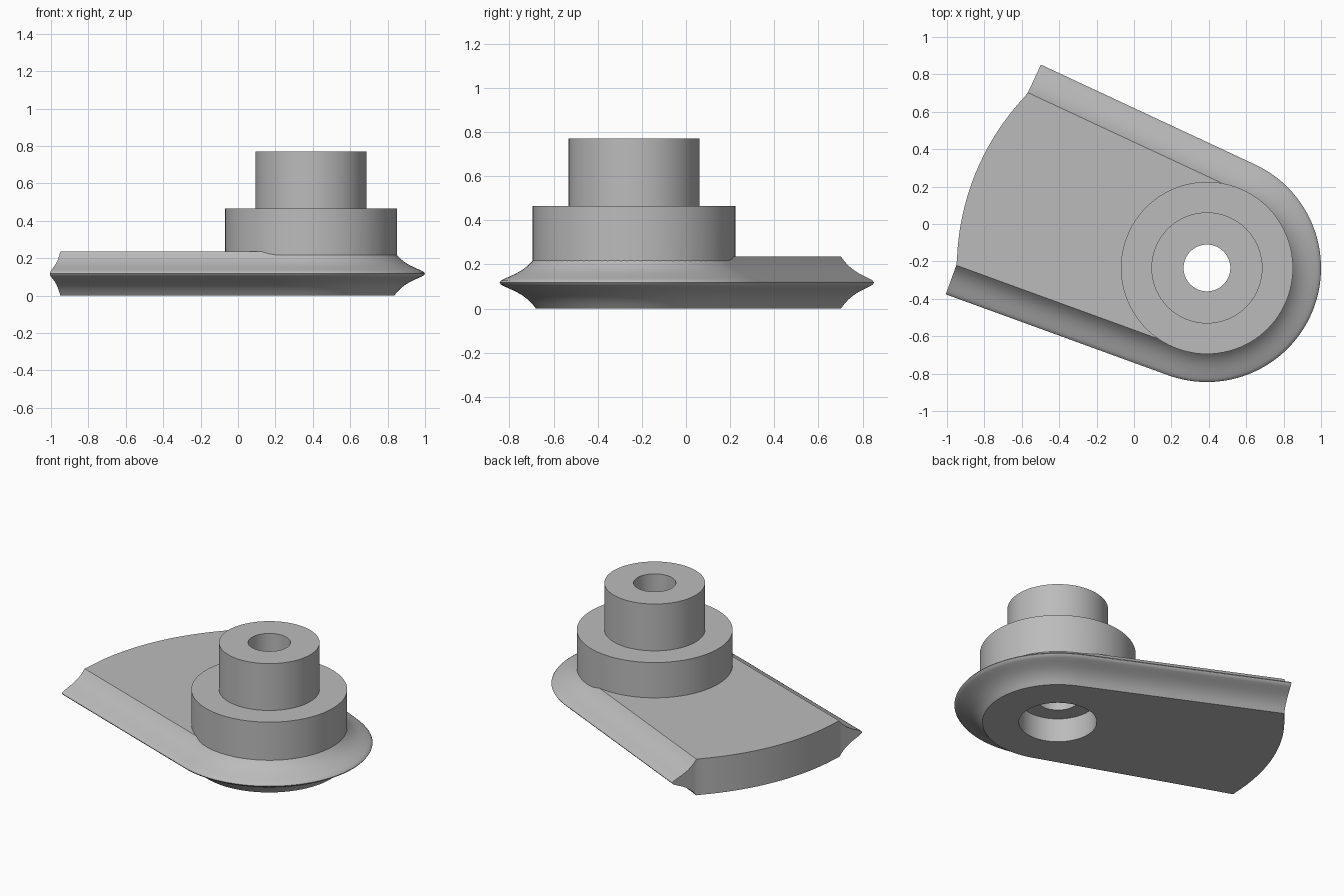
import bpy, bmesh
from math import radians, cos, sin
from mathutils import Vector

cube = bpy.data.objects.get("Cube")
if cube:
    bpy.data.objects.remove(cube, do_unlink=True)

CENTRE = Vector((0.39, -0.235, 0))
THICK = 0.235          # plate thickness
ARM = 1.264            # straight rim length from the pivot
END_RADIUS = 1.337     # curved end of the plate

grey = bpy.data.materials.new("grey metal")
grey.use_nodes = True
colour = (0.5, 0.5, 0.5, 1)
grey.diffuse_color = colour
grey.node_tree.nodes["Principled BSDF"].inputs["Base Color"].default_value = colour


def polar(angle, radius=1.0):
    return Vector((cos(radians(angle)), sin(radians(angle)), 0)) * radius


def link(name, bm):
    bmesh.ops.recalc_face_normals(bm, faces=bm.faces)
    mesh = bpy.data.meshes.new(name)
    bm.to_mesh(mesh)
    bm.free()
    mesh.materials.append(grey)
    obj = bpy.data.objects.new(name, mesh)
    bpy.context.collection.objects.link(obj)
    return obj


def cylinder(name, radius, z0, z1):
    bm = bmesh.new()
    bmesh.ops.create_cone(bm, cap_ends=True, segments=96, radius1=radius,
                          radius2=radius, depth=z1 - z0)
    bmesh.ops.translate(bm, verts=bm.verts, vec=CENTRE + Vector((0, 0, (z0 + z1) / 2)))
    return link(name, bm)


def combine(target, tool, operation):
    mod = target.modifiers.new(operation, 'BOOLEAN')
    mod.operation, mod.solver, mod.object = operation, 'EXACT', tool
    bpy.context.view_layer.objects.active = target
    bpy.ops.object.modifier_apply(modifier=mod.name)
    bpy.data.objects.remove(tool, do_unlink=True)


# Flared rim section, bottom half mirrored to the top: distance from pivot, height
half = [(0.445, 0), (0.462, 0.021), (0.482, 0.041), (0.507, 0.060), (0.535, 0.076),
        (0.565, 0.090), (0.590, 0.101), (0.604, 0.109)]
section = half + [(0.61, THICK / 2)] + [(d, THICK - z) for d, z in reversed(half)]

# Stations along the rim: lower arm, rounded nose, upper arm
steps = 64
stations = [(polar(160, ARM), 250)]
stations += [(Vector(), 250 + 175 * i / steps) for i in range(steps + 1)]
stations += [(polar(155, ARM), 65)]

# Plate with its rim swept round three sides
bm = bmesh.new()
rows = [[bm.verts.new(CENTRE + foot + polar(a, d) + Vector((0, 0, z)))
         for d, z in section] for foot, a in stations]
for r, s in zip(rows, rows[1:]):
    for i in range(len(section) - 1):
        bm.faces.new((r[i], r[i + 1], s[i + 1], s[i]))
bm.faces.new(rows[0])
bm.faces.new(rows[-1])

# Curved end wall, then the flat bottom and top
def end_angle(row):
    p = row[0].co - CENTRE
    return Vector((-1, 0)).angle_signed(Vector((p.x, p.y)))

a0, a1 = end_angle(rows[-1]), end_angle(rows[0])
wall = [(rows[-1][0], rows[-1][-1])]
for i in range(1, 32):
    a = a0 + (a1 - a0) * i / 32
    p = CENTRE + END_RADIUS * Vector((-cos(a), sin(a), 0))
    wall.append((bm.verts.new(p), bm.verts.new(p + Vector((0, 0, THICK)))))
wall.append((rows[0][0], rows[0][-1]))
for r, s in zip(wall, wall[1:]):
    bm.faces.new((r[0], r[1], s[1], s[0]))
bm.faces.new([r[0] for r in rows] + [w[0] for w in wall[1:-1]])
bm.faces.new([r[-1] for r in rows] + [w[1] for w in wall[1:-1]])
body = link("pivot_plate", bm)

# Stepped hub, through bore and counterbore
combine(body, cylinder("hub", 0.46, 0.12, 0.465), 'UNION')
combine(body, cylinder("boss", 0.297, 0.3, 0.77), 'UNION')
combine(body, cylinder("bore", 0.125, -0.1, 0.9), 'DIFFERENCE')
combine(body, cylinder("counterbore", 0.23, -0.1, 0.155), 'DIFFERENCE')

bpy.ops.object.select_all(action='DESELECT')
body.select_set(True)
bpy.context.view_layer.objects.active = body
bpy.ops.object.shade_smooth_by_angle(angle=radians(30))
